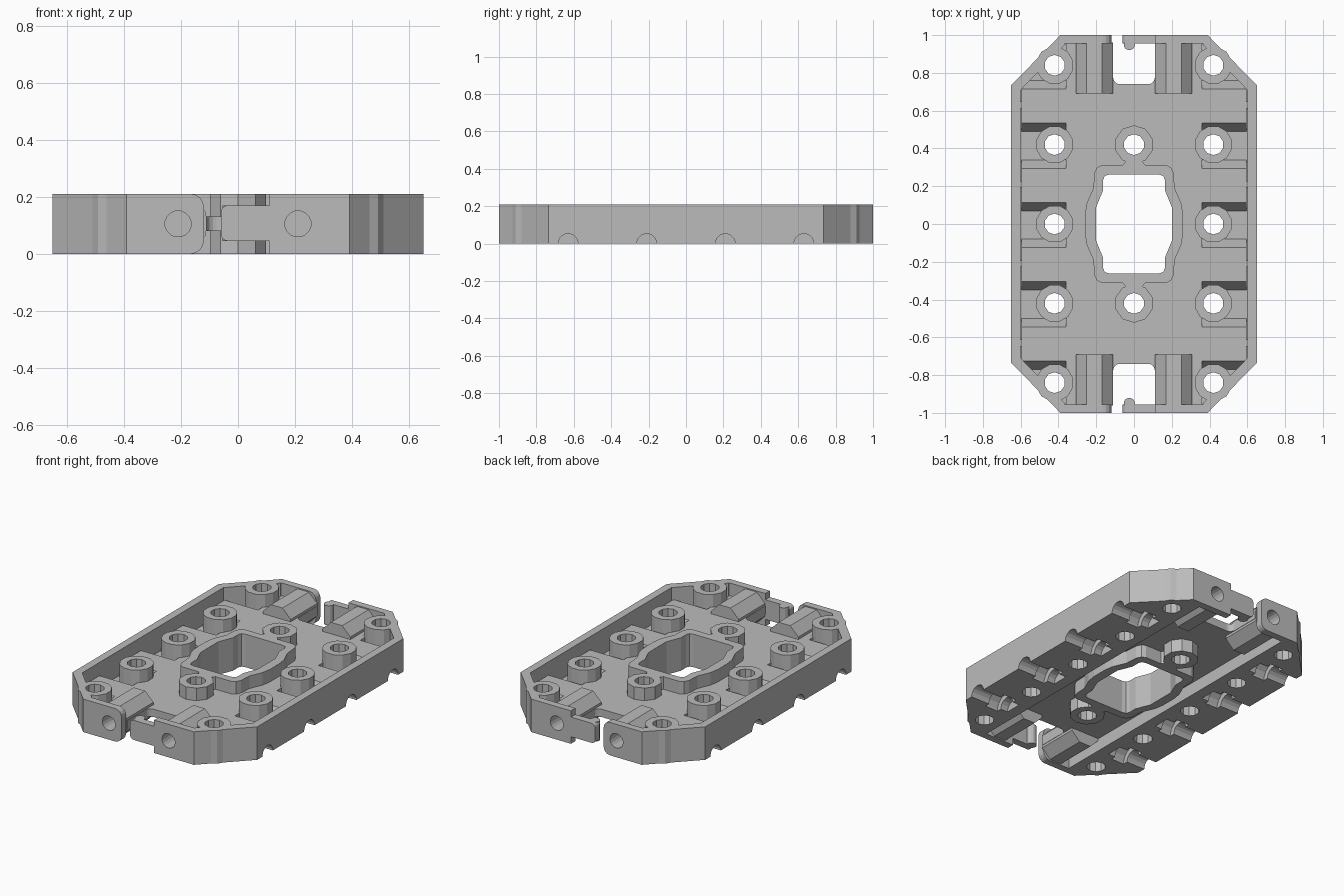
import bpy, bmesh, math

cube = bpy.data.objects.get("Cube")
if cube:
    bpy.data.objects.remove(cube)

grey = bpy.data.materials.new("plain grey")
grey.use_nodes = True
grey.diffuse_color = (0.5, 0.5, 0.5, 1)
grey.node_tree.nodes["Principled BSDF"].inputs["Base Color"].default_value = (0.5, 0.5, 0.5, 1)

H = 0.21            # overall height
WALL = 0.955        # inner face of the end walls
ORDER = {"z": lambda u, v, w: (u, v, w),
         "y": lambda u, v, w: (u, w, v),
         "x": lambda u, v, w: (w, u, v)}


def prism(name, pts, a, b, axis="z"):
    """Extrude a 2D profile from a to b along an axis."""
    bm = bmesh.new()
    rings = [[bm.verts.new(ORDER[axis](u, v, w)) for u, v in pts] for w in (a, b)]
    for ring in rings:
        bm.faces.new(ring)
    n = len(pts)
    for i in range(n):
        j = (i + 1) % n
        bm.faces.new((rings[0][i], rings[0][j], rings[1][j], rings[1][i]))
    bmesh.ops.recalc_face_normals(bm, faces=bm.faces)
    mesh = bpy.data.meshes.new(name)
    bm.to_mesh(mesh)
    bm.free()
    mesh.materials.append(grey)
    obj = bpy.data.objects.new(name, mesh)
    bpy.context.collection.objects.link(obj)
    return obj


def rect(u0, u1, v0, v1):
    return [(u0, v0), (u1, v0), (u1, v1), (u0, v1)]


def circle(u, v, r, n=12):
    return [(u + r * math.cos(math.tau * (i + 0.5) / n),
             v + r * math.sin(math.tau * (i + 0.5) / n)) for i in range(n)]


def arc(u, v, r, start, end, n=4):
    steps = [math.radians(start + (end - start) * i / n) for i in range(n + 1)]
    return [(u + r * math.cos(t), v + r * math.sin(t)) for t in steps]


def four_way(quarter):
    """Mirror a quarter outline, listed from the y axis to the x axis, into a loop."""
    right = quarter + [(x, -y) for x, y in reversed(quarter)]
    return right + [(-x, y) for x, y in reversed(right)]


def cut(obj, cutters):
    """Subtract the cutters and bake the result."""
    for c in cutters:
        mod = obj.modifiers.new("cut", "BOOLEAN")
        mod.operation, mod.solver, mod.object = "DIFFERENCE", "EXACT", c
    bpy.context.view_layer.update()
    evaluated = obj.evaluated_get(bpy.context.evaluated_depsgraph_get())
    baked = bpy.data.meshes.new_from_object(evaluated)
    obj.modifiers.clear()
    obj.data = baked


trash = []


def cutter(*args):
    c = prism("cutter", *args)
    c.hide_render = True
    trash.append(c)
    return c


tray_cuts = []

# Recesses: raised middle floor, lower side pockets, channel underneath
tray_cuts.append(cutter(rect(-0.365, 0.365, -WALL, WALL), 0.13, 0.3))
tray_cuts.append(cutter(rect(-0.31, 0.31, -WALL, WALL), -0.1, 0.08))
for s in (-1, 1):
    pocket = [(s * 0.36, WALL), (s * 0.6, 0.71), (s * 0.6, -0.71), (s * 0.36, -WALL)]
    tray_cuts.append(cutter(pocket, 0.05, 0.3))

# Screw bosses along both sides
for s in (-1, 1):
    for k in range(-2, 3):
        x, y = s * 0.42, k * 0.42
        hole = cutter(circle(x, y, 0.055, 10), -0.1, 0.3)
        cut(prism("side_boss", circle(x, y, 0.1), 0, H), [hole])
        tray_cuts.append(hole)

# Central opening with its collar
inner = four_way([(0.13, 0.262), (0.155, 0.255), (0.163, 0.235), (0.163, 0.18), (0.2, 0.09)])
outer = four_way([(0.17, 0.312), (0.195, 0.3), (0.21, 0.27), (0.215, 0.19),
                  (0.25, 0.11), (0.26, 0.05)])
opening = cutter(inner, -0.1, 0.3)
cut(prism("centre_collar", outer, 0, H), [opening])
tray_cuts.append(opening)

# Bosses joined to the collar by short necks
for s in (-1, 1):
    y = s * 0.42
    hole = cutter(circle(0, y, 0.055, 10), -0.1, 0.3)
    cut(prism("centre_boss", circle(0, y, 0.103, 10), 0, H), [hole])
    neck = [(-0.07, s * 0.3), (-0.04, s * 0.335), (0.04, s * 0.335), (0.07, s * 0.3)]
    prism("collar_neck", neck, 0, H)
    tray_cuts.append(hole)

# Raised blocks over the half-round grooves under the sides
for s in (-1, 1):
    for k in (-1.5, -0.5, 0.5, 1.5):
        y = k * 0.42
        groove = cutter(circle(y, 0, 0.053, 16), s * 0.38, s * 0.7, "x")
        saddle = cutter(circle(y, 0, 0.085, 16), s * 0.43, s * 0.52, "x")
        profile = [(y - 0.14, 0.02), (y - 0.14, 0.05), (y - 0.095, 0.13),
                   (y + 0.085, 0.13), (y + 0.13, 0.05), (y + 0.13, 0.02)]
        block = prism("groove_block", profile, s * 0.34, s * 0.595, "x")
        cut(block, [groove, saddle])
        tray_cuts += [groove, saddle]

# Both ends: notch, split wall, pin housings, latch tab and hook
for e in (-1, 1):
    corner = arc(0.075, 0.775, 0.035, 270, 360)
    corner = [(x, e * y) for x, y in corner]
    notch = ([(-x, y) for x, y in reversed(corner)] + corner
             + [(0.11, e * 0.97), (-0.11, e * 0.97)])
    gap = ([(0.11, -0.02), (0.11, H + 0.02), (-0.17, H + 0.02)]
           + arc(-0.165, H - 0.045, 0.045, 90, 0)
           + arc(-0.165, 0.045, 0.045, 0, -90) + [(-0.17, -0.02)])
    tray_cuts.append(cutter(notch, -0.1, 0.3))
    tray_cuts.append(cutter(gap, e * WALL, e * 1.1, "y"))
    for s in (-1, 1):
        bore = cutter(circle(s * 0.21, H / 2, 0.046, 16), e * 0.75, e * 1.1, "y")
        shape = circle(s * 0.21, H / 2, 0.106, 8)
        cut(prism("pin_housing", shape, e * 0.69, e * 0.96, "y"), [bore])
        tray_cuts.append(bore)
    tab = ([(0.13, 0.045), (0.13, 0.17)]
           + arc(-0.035, 0.145, 0.025, 90, 180) + arc(-0.035, 0.07, 0.025, 180, 270))
    prism("latch_tab", tab, e * WALL, e * 1.0, "y")
    prism("latch_hook", circle(-0.025, e * 0.95, 0.03), 0.045, 0.17)

# Eight-sided tray with rim
tray = prism("tray", four_way([(0.39, 1.0), (0.65, 0.735)]), 0, H)
cut(tray, tray_cuts)

for c in trash:
    bpy.data.objects.remove(c)
